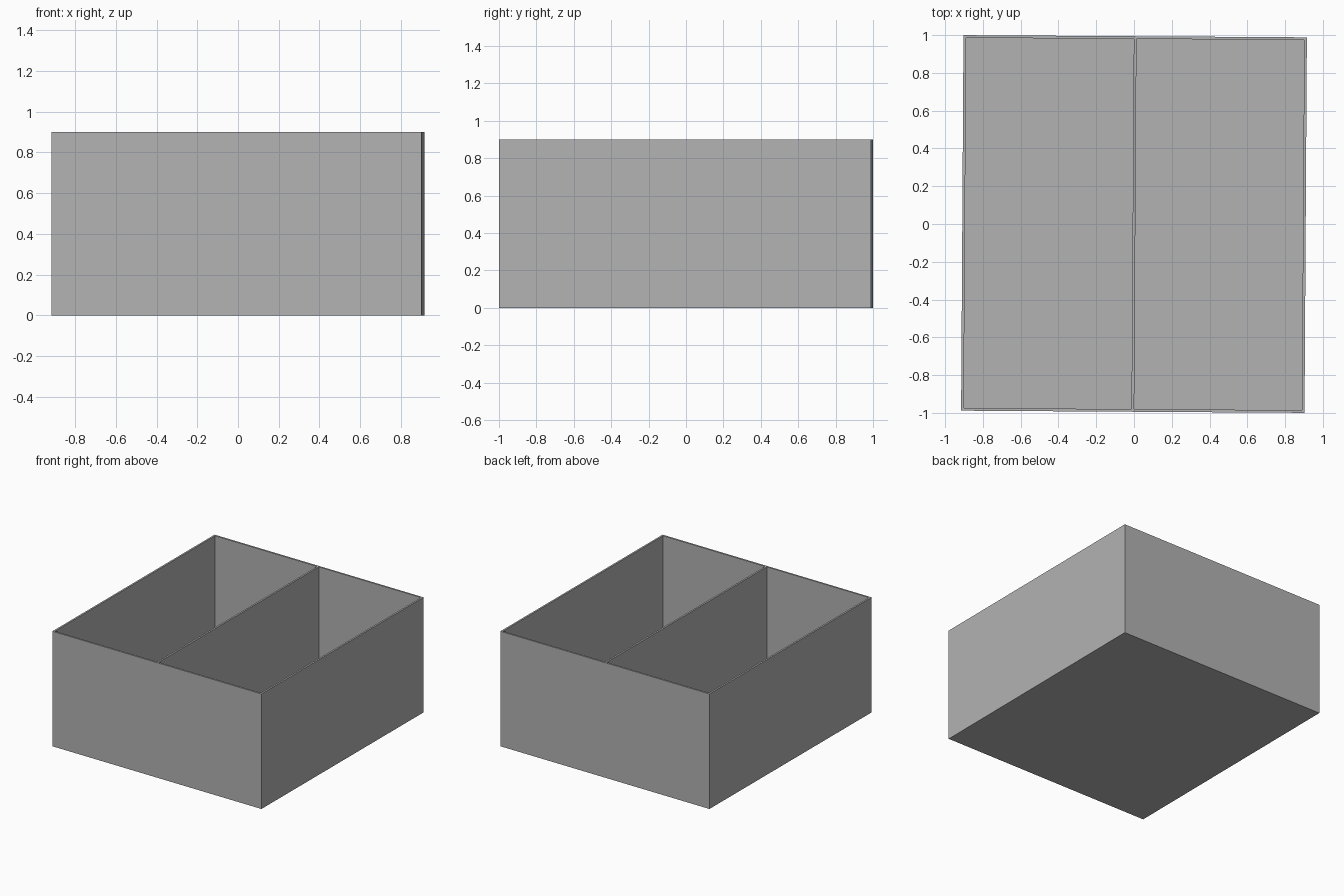
import bpy, bmesh
from mathutils import Vector, Matrix

if "Cube" in bpy.data.objects:
    bpy.data.objects.remove(bpy.data.objects["Cube"])

W, L, H = 0.909, 0.994, 0.90   # half width, half length, height
T = 0.014                      # wall thickness
TURN = -0.0063                 # slight turn about z

grey = bpy.data.materials.new("grey")
grey.diffuse_color = (0.45, 0.45, 0.45, 1)
grey.use_nodes = True
grey.node_tree.nodes["Principled BSDF"].inputs["Base Color"].default_value = grey.diffuse_color

# Solid block
bm = bmesh.new()
bmesh.ops.create_cube(bm, size=1, matrix=Matrix.Translation((0, 0, H / 2)) @ Matrix.Diagonal((2 * W, 2 * L, H, 1)))

# Cut lines for the outer walls and the middle divider
cuts = [((x, 0, 0), (1, 0, 0)) for x in (-W + T, -T / 2, T / 2, W - T)]
cuts += [((0, y, 0), (0, 1, 0)) for y in (-L + T, L - T)]
for co, no in cuts:
    bmesh.ops.bisect_plane(bm, geom=bm.verts[:] + bm.edges[:] + bm.faces[:],
                           plane_co=co, plane_no=no)

# Sink the two compartments down to the floor
bm.normal_update()
wells = [f for f in bm.faces if f.normal.z > 0.9 and f.calc_area() > 1]
new = bmesh.ops.extrude_face_region(bm, geom=wells)["geom"]
bmesh.ops.delete(bm, geom=[f for f in wells if f.is_valid], context="FACES_ONLY")
sunk = [v for v in new if isinstance(v, bmesh.types.BMVert)]
bmesh.ops.translate(bm, verts=sunk, vec=Vector((0, 0, T - H)))
bmesh.ops.recalc_face_normals(bm, faces=bm.faces[:])

mesh = bpy.data.meshes.new("divided_box")
bm.to_mesh(mesh)
bm.free()
mesh.materials.append(grey)
box = bpy.data.objects.new("divided_box", mesh)
box.rotation_euler.z = TURN
bpy.context.collection.objects.link(box)
